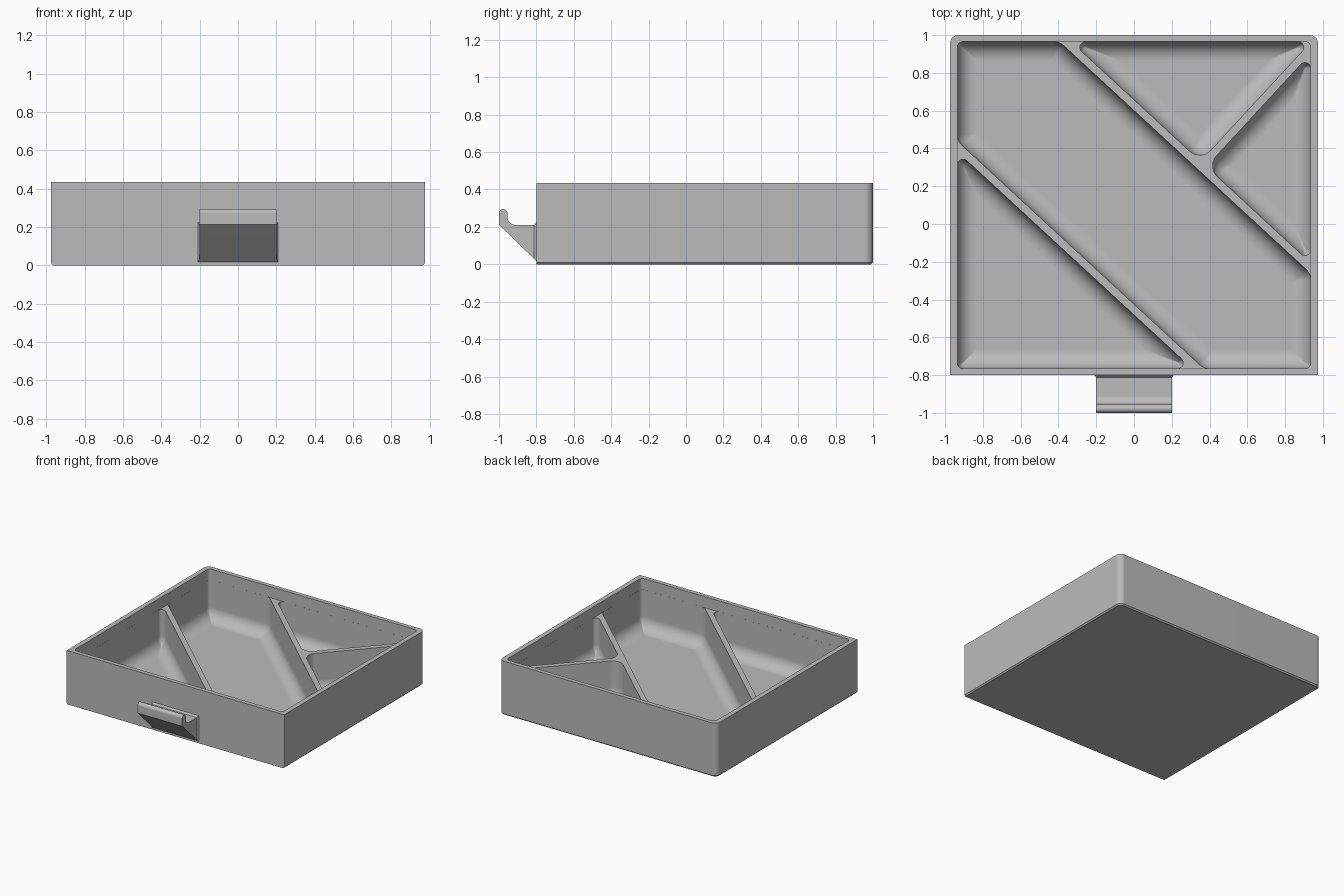
import bpy, bmesh, math
from mathutils import Vector

if "Cube" in bpy.data.objects:
    bpy.data.objects.remove(bpy.data.objects["Cube"], do_unlink=True)

HEIGHT, DIVIDER_TOP, FLOOR = 0.435, 0.345, 0.03
FILLET, HALF_DIVIDER, STEPS = 0.1, 0.021, 7

grey = bpy.data.materials.new("plain_grey")
grey.use_nodes = True
grey.diffuse_color = (0.5, 0.5, 0.5, 1)
grey.node_tree.nodes["Principled BSDF"].inputs["Base Color"].default_value = (0.5, 0.5, 0.5, 1)


def loft(name, rings):
    """Closed solid through rings of equal point count."""
    bm = bmesh.new()
    loops = [[bm.verts.new(p) for p in ring] for ring in rings]
    n = len(loops[0])
    for a, b in zip(loops, loops[1:]):
        for i in range(n):
            j = (i + 1) % n
            bm.faces.new((a[i], a[j], b[j], b[i]))
    bm.faces.new(loops[0][::-1])
    bm.faces.new(loops[-1])
    bmesh.ops.recalc_face_normals(bm, faces=bm.faces)
    mesh = bpy.data.meshes.new(name)
    bm.to_mesh(mesh)
    bm.free()
    obj = bpy.data.objects.new(name, mesh)
    bpy.context.collection.objects.link(obj)
    mesh.materials.append(grey)
    return obj


def edge(nx, ny, point, gap=0.0):
    """Boundary line: inward unit normal and its offset."""
    n = Vector((nx, ny)).normalized()
    return n, n.dot(Vector(point)) + gap


def outline(edges, insets, radius_rule, z):
    """Counter-clockwise rounded polygon bounded by the given edges."""
    points = []
    for i, (n1, c1) in enumerate(edges):
        k = (i + 1) % len(edges)
        n2, c2 = edges[k]
        c1, c2 = c1 + insets[i], c2 + insets[k]
        r = radius_rule(n1, n2, insets[i])
        c1, c2 = c1 + r, c2 + r
        det = n1.x * n2.y - n1.y * n2.x
        centre = Vector(((c1 * n2.y - c2 * n1.y) / det, (n1.x * c2 - n2.x * c1) / det))
        if r == 0:
            points.append((centre.x, centre.y, z))
            continue
        start = math.atan2(-n1.y, -n1.x)
        turn = math.atan2(det, n1.dot(n2))
        for s in range(STEPS + 1):
            a = start + turn * s / STEPS
            points.append((centre.x + r * math.cos(a), centre.y + r * math.sin(a), z))
    return points


def cut(target, cutter):
    mod = target.modifiers.new("cut", "BOOLEAN")
    mod.operation, mod.solver, mod.object = "DIFFERENCE", "EXACT", cutter
    bpy.context.view_layer.objects.active = target
    bpy.ops.object.modifier_apply(modifier=mod.name)
    bpy.data.objects.remove(cutter, do_unlink=True)


def smooth(obj):
    bpy.ops.object.select_all(action="DESELECT")
    obj.select_set(True)
    bpy.context.view_layer.objects.active = obj
    bpy.ops.object.shade_smooth_by_angle(angle=math.radians(30))
    mod = obj.modifiers.new("flat_wall_normals", "WEIGHTED_NORMAL")
    mod.keep_sharp = True


# Outer block: square front corners, rounded back corners, eased bottom edge
def box_edges(x, front, back):
    return [edge(1, 0, (-x, 0)), edge(0, 1, (0, front)),
            edge(-1, 0, (x, 0)), edge(0, -1, (0, back))]


def outer_radius(n1, n2, inset):
    return 0 if n1.y > 0.5 or n2.y > 0.5 else 0.045 - inset


outer = box_edges(0.975, -0.8, 1.0)
tray = loft("drawer_tray", [
    outline(outer, [0.01, 0, 0.01, 0.01], outer_radius, 0),
    outline(outer, [0] * 4, outer_radius, 0.01),
    outline(outer, [0] * 4, outer_radius, HEIGHT)])

# Open space above the dividers
inner = box_edges(0.935, -0.765, 0.965)
cut(tray, loft("upper_space", [
    outline(inner, [-0.0004] * 4, lambda a, b, d: 0.03, z) for z in (DIVIDER_TOP, HEIGHT + 0.1)]))

# Dividers: two parallel diagonals and one square to them
SLOPE = 0.923
LONG, SHORT, CROSS = (-0.935, 0.41), (-0.352, 0.954), (0.876, 0.868)


def divider(nx, ny, point):
    return edge(nx, ny, point, HALF_DIVIDER), edge(-nx, -ny, point, HALF_DIVIDER)


long_above, long_below = divider(SLOPE, 1, LONG)
short_above, short_below = divider(SLOPE, 1, SHORT)
cross_left, cross_right = divider(-1, SLOPE, CROSS)
left, front, right, back = inner


def pocket_radius(n1, n2, inset):
    between_walls = all(min(abs(n.x), abs(n.y)) < 0.01 for n in (n1, n2))
    sharp = n1.dot(n2) < -0.5
    return max((0.03 if between_walls or sharp else 0.08) - inset, 0.004)


# Compartments with rounded corners and a curved floor edge
pockets = [
    [left, front, long_below],
    [left, long_above, front, right, short_below, back],
    [short_above, cross_left, back],
    [short_above, right, cross_right]]
for edges in pockets:
    rings = []
    for s in range(10):
        a = math.pi / 2 * s / 9
        rings.append(outline(edges, [FILLET * (1 - math.sin(a))] * len(edges),
                             pocket_radius, FLOOR + FILLET * (1 - math.cos(a))))
    rings.append(outline(edges, [0] * len(edges), pocket_radius, DIVIDER_TOP + 0.04))
    cut(tray, loft("compartment", rings))
smooth(tray)


# Hooked pull on the front
def arc(y, z, r, start, end):
    angles = [math.radians(start + (end - start) * s / 10) for s in range(11)]
    return [(y + r * math.cos(a), z + r * math.sin(a)) for a in angles]


profile = [(-0.79, 0.012), (-0.8, 0.017), (-1.0, 0.212)]
profile += arc(-0.977, 0.272, 0.023, 180, 0)
profile += arc(-0.91, 0.254, 0.044, 180, 270)
profile += [(-0.79, 0.21)]
smooth(loft("front_pull", [[(x, y, z) for y, z in profile] for x in (-0.2, 0.2)]))

# Small flare where the pull meets the front
loft("pull_collar", [
    [(-x, y, low), (x, y, low), (x, y, high), (-x, y, high)]
    for x, y, low, high in ((0.21, -0.799, 0.017, 0.225), (0.2, -0.812, 0.03, 0.21))])
